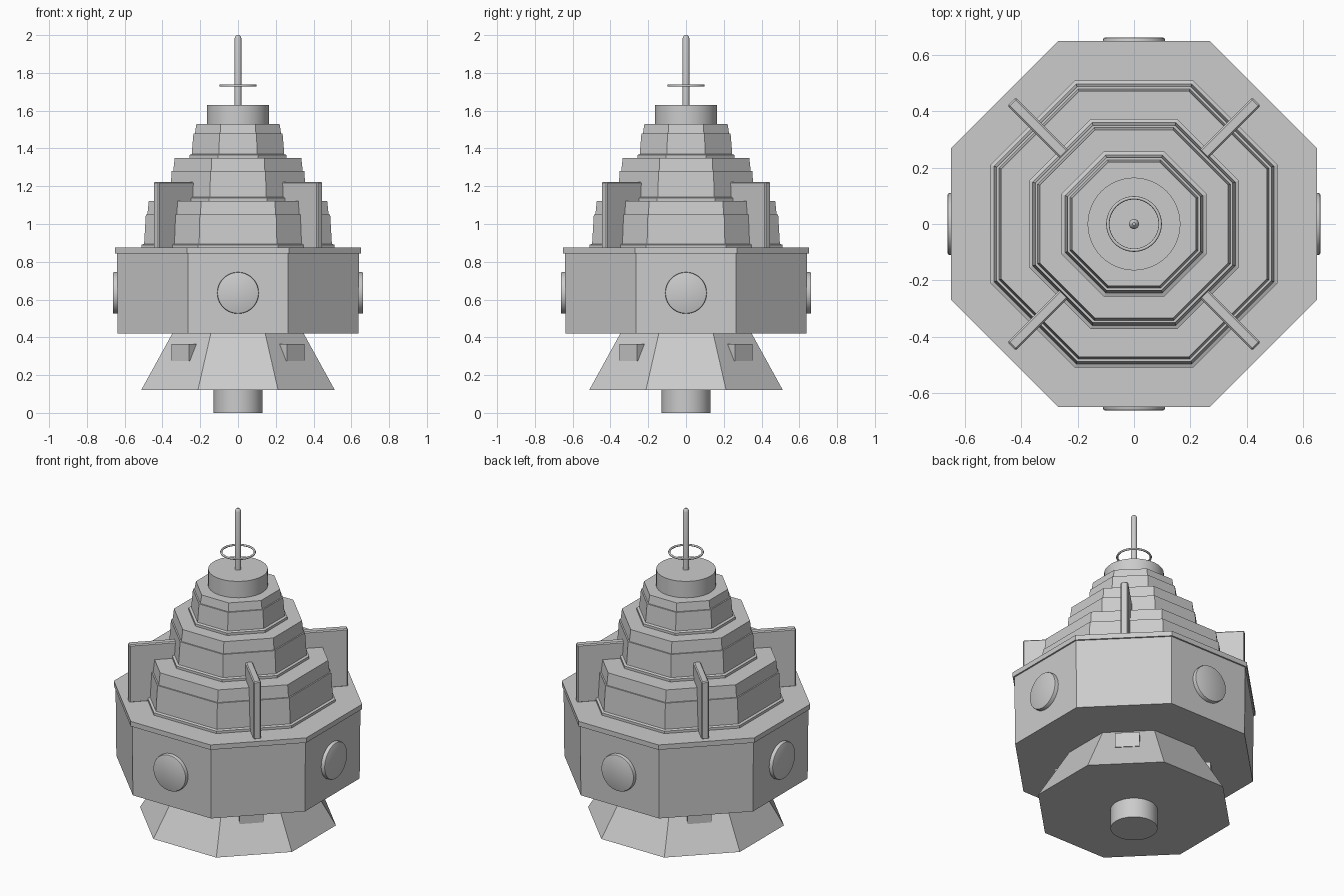
import bpy, bmesh
from math import pi, cos, sin
from mathutils import Matrix

if "Cube" in bpy.data.objects:
    bpy.data.objects.remove(bpy.data.objects["Cube"])


def lathe(name, profile, sides, smooth=False, matrix=None):
    """Closed solid from (distance, height) profile; octagons use flat-to-centre distance."""
    octa = sides == 8
    scale = 1 / cos(pi / 8) if octa else 1
    start = pi / 8 if octa else 0
    bm = bmesh.new()
    rings = []
    for r, z in profile:
        rings.append([bm.verts.new((r * scale * cos(start + 2 * pi * i / sides),
                                    r * scale * sin(start + 2 * pi * i / sides), z))
                      for i in range(sides)])
    for low, high in zip(rings, rings[1:]):
        for i in range(sides):
            j = (i + 1) % sides
            bm.faces.new((low[i], low[j], high[j], high[i]))
    bm.faces.new(rings[0][::-1])
    bm.faces.new(rings[-1])
    return finish(name, bm, smooth, matrix)


def finish(name, bm, smooth=False, matrix=None):
    if matrix:
        bm.transform(matrix)
    mesh = bpy.data.meshes.new(name)
    bm.to_mesh(mesh)
    bm.free()
    ob = bpy.data.objects.new(name, mesh)
    bpy.context.collection.objects.link(ob)
    if smooth:
        bpy.ops.object.select_all(action='DESELECT')
        ob.select_set(True)
        bpy.context.view_layer.objects.active = ob
        bpy.ops.object.shade_smooth_by_angle(angle=0.6)
    return ob


def diagonal_box(name, angle, r0, r1, width, z0, z1, bevel=0):
    """Box lying along a radial direction."""
    bm = bmesh.new()
    bmesh.ops.create_cube(bm, size=1)
    bm.transform(Matrix.Translation(((r0 + r1) / 2, 0, (z0 + z1) / 2))
                 @ Matrix.Diagonal((r1 - r0, width, z1 - z0, 1)))
    if bevel:
        bmesh.ops.bevel(bm, geom=bm.edges[:], offset=bevel, segments=1, affect='EDGES')
    return finish(name, bm, matrix=Matrix.Rotation(angle, 4, 'Z'))


# Bottom plug, flared skirt, main body and lid
lathe("bottom_plug", [(0.13, 0), (0.13, 0.13)], 32, True)
lathe("flared_skirt", [(0.513, 0.12), (0.345, 0.425)], 8)
lathe("main_body", [(0.637, 0.42), (0.641, 0.85)], 8)
lathe("body_lid", [(0.65, 0.845), (0.65, 0.875)], 8)

# Stepped octagonal tiers: (base distance, bottom, ledge height, top)
for n, (a, z0, zm, z1) in enumerate([(0.51, 0.875, 1.05, 1.123),
                                     (0.373, 1.123, 1.28, 1.35),
                                     (0.258, 1.35, 1.48, 1.53)], 1):
    lathe(f"tier_{n}", [(a, z0), (a, z0 + 0.015), (a - 0.013, z0 + 0.02),
                        (a - 0.022, zm), (a - 0.030, zm),
                        (a - 0.038, z1)], 8)

# Top drum and antenna with rounded tip
lathe("top_drum", [(0.165, 1.525), (0.165, 1.63)], 48, True)
lathe("antenna", [(0.018, 1.62), (0.018, 1.982), (0.014, 1.993), (0.006, 2.0)], 16, True)

# Floating ring around the antenna
bpy.ops.mesh.primitive_torus_add(location=(0, 0, 1.733), major_radius=0.093,
                                 minor_radius=0.006, major_segments=48, minor_segments=8)
bpy.context.object.name = "antenna_ring"
bpy.ops.object.shade_smooth_by_angle(angle=0.9)

for k in range(4):
    # Round portholes on the four main sides
    m = (Matrix.Rotation(k * pi / 2, 4, 'Z') @ Matrix.Translation((0, 0, 0.635))
         @ Matrix.Rotation(pi / 2, 4, 'Y'))
    lathe(f"porthole_{k + 1}", [(0.11, 0.62), (0.11, 0.656), (0.108, 0.661), (0.104, 0.663)],
          48, True, m)
    # Upright fins and skirt blocks on the diagonals
    angle = pi / 4 + k * pi / 2
    diagonal_box(f"fin_{k + 1}", angle, 0.34, 0.615, 0.042, 0.87, 1.223, 0.006)
    diagonal_box(f"skirt_block_{k + 1}", angle, 0.30, 0.432, 0.134, 0.275, 0.365)
